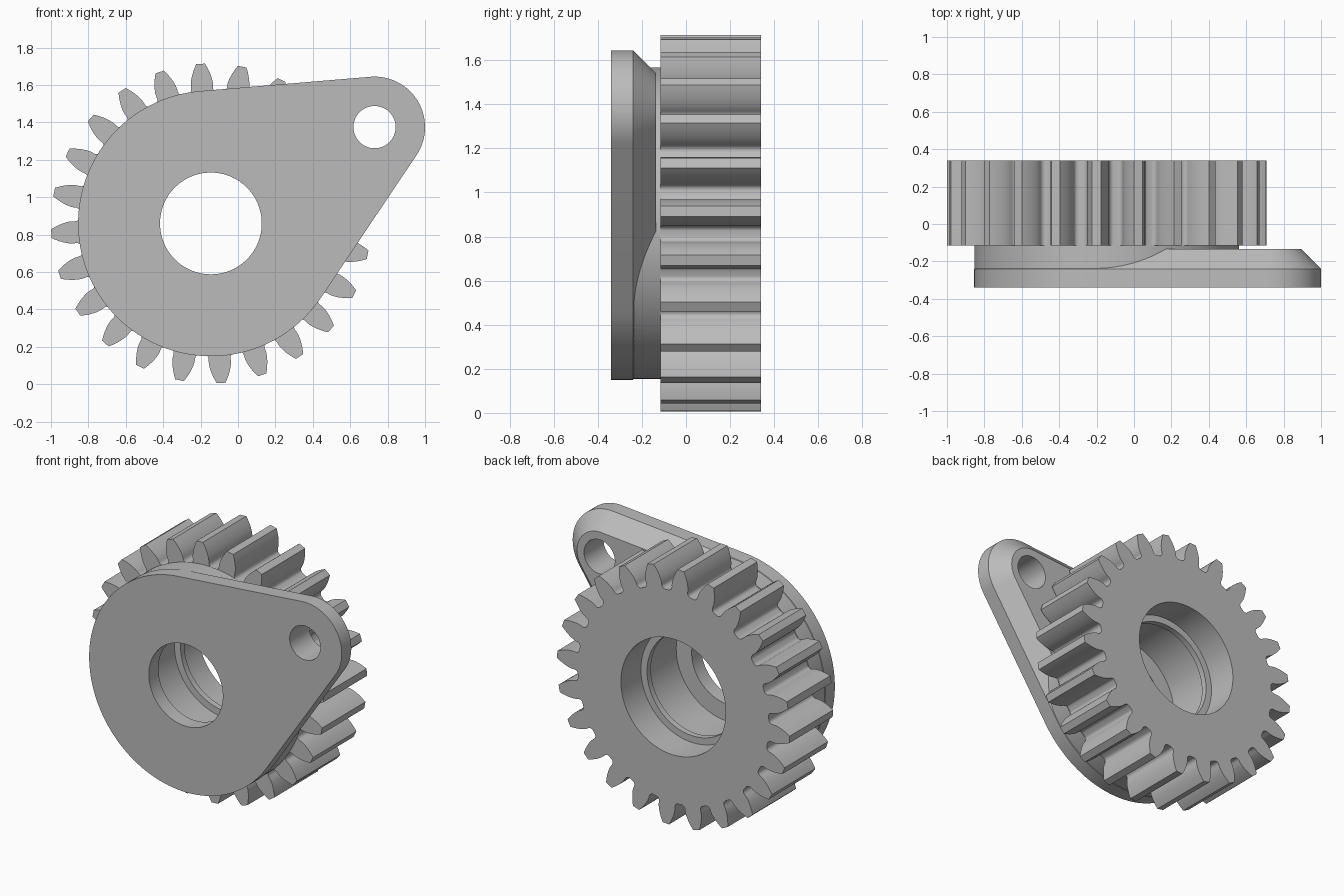
import bpy, bmesh, math

old = bpy.data.objects.get("Cube")
if old:
    bpy.data.objects.remove(old, do_unlink=True)

grey = bpy.data.materials.new("plain_grey")
grey.use_nodes = True
grey.diffuse_color = (0.5, 0.5, 0.5, 1)
grey.node_tree.nodes["Principled BSDF"].inputs["Base Color"].default_value = (0.5, 0.5, 0.5, 1)

AXIS = (-0.145, 0.86)     # gear centre in x, z
LOBE = (0.73, 1.375)      # mounting lobe centre
FRONT, BACK = -0.34, 0.34
GEAR_FRONT, PLATE_BACK, CHAMFER_Y = -0.115, -0.135, -0.24


def arc(centre, r, start, end, n):
    return [(centre[0] + r * math.cos(start + (end - start) * i / n),
             centre[1] + r * math.sin(start + (end - start) * i / n)) for i in range(n + 1)]


def circle(centre, r, n=96):
    return arc(centre, r, 0, math.tau, n)[:-1]


def loft(name, sections):
    """Closed solid through outlines of equal point count, each at a depth y."""
    bm = bmesh.new()
    rings = [[bm.verts.new((x, y, z)) for x, z in pts] for y, pts in sections]
    for a, b in zip(rings, rings[1:]):
        for i in range(len(a)):
            j = (i + 1) % len(a)
            bm.faces.new((a[i], a[j], b[j], b[i]))
    bm.faces.new(rings[0])
    bm.faces.new(rings[-1])
    bmesh.ops.recalc_face_normals(bm, faces=bm.faces)
    mesh = bpy.data.meshes.new(name)
    bm.to_mesh(mesh)
    bm.free()
    mesh.materials.append(grey)
    obj = bpy.data.objects.new(name, mesh)
    bpy.context.collection.objects.link(obj)
    return obj


def activate(obj):
    bpy.ops.object.select_all(action="DESELECT")
    obj.select_set(True)
    bpy.context.view_layer.objects.active = obj


def combine(obj, tool, operation):
    activate(obj)
    mod = obj.modifiers.new("combine", "BOOLEAN")
    mod.object, mod.operation, mod.solver = tool, operation, "EXACT"
    bpy.ops.object.modifier_apply(modifier=mod.name)


def teardrop(inset):
    """Large and small arcs joined by their common tangents."""
    dx, dz = LOBE[0] - AXIS[0], LOBE[1] - AXIS[1]
    big, small = 0.71 - inset, 0.27 - inset
    along = math.atan2(dz, dx)
    spread = math.acos((big - small) / math.hypot(dx, dz))
    return (arc(LOBE, small, along - spread, along + spread, 32)
            + arc(AXIS, big, along + spread, along - spread + math.tau, 80))


def gear_outline(teeth=24, tip=0.855, root=0.702, phase=math.radians(3.7)):
    """Involute flanks with a rounded foot, repeated round the axis."""
    pitch_r = tip * teeth / (teeth + 2)
    pressure = math.radians(20)
    base = pitch_r * math.cos(pressure)
    inv = lambda a: math.tan(a) - a
    foot = math.pi / (2 * teeth) + inv(pressure)
    gap = math.pi / teeth
    # Half tooth as (radius, half angle), from the valley up to the tip
    half = [(root, gap)]
    fillet = 0.026
    for i in range(6):
        t = math.pi / 2 * i / 5
        half.append((root + fillet * (1 - math.cos(t)),
                     foot + fillet / root * (1 - math.sin(t)) * 0.9))
    for i in range(8):
        r = base + (tip - base) * i / 7
        half.append((r, foot - inv(math.acos(base / r))))
    pts = []
    for k in range(teeth):
        mid = phase + math.tau * k / teeth
        polar = [(r, mid - a) for r, a in half]
        polar += [(r, mid + a) for r, a in reversed(half[1:])]
        pts += [(AXIS[0] + r * math.cos(a), AXIS[1] + r * math.sin(a)) for r, a in polar]
    return pts


# Stepped bore: back pocket, thin shoulder, front pocket, front lip
bore_steps = [(FRONT - 0.1, 0.272), (CHAMFER_Y, 0.272), (CHAMFER_Y, 0.385), (0.09, 0.385),
              (0.09, 0.34), (0.13, 0.34), (0.13, 0.385), (BACK + 0.1, 0.385)]
bore = loft("bore_cutter", [(y, circle(AXIS, r)) for y, r in bore_steps])
pin = loft("pin_cutter", [(y, circle(LOBE, 0.113, 48)) for y in (FRONT - 0.1, 0)])

# Mounting plate with chamfered back edge, and round hub behind it
plate = loft("mounting_plate", [(FRONT, teardrop(0)), (CHAMFER_Y, teardrop(0)),
                                (PLATE_BACK, teardrop(PLATE_BACK - CHAMFER_Y))])
hub = loft("hub", [(y, circle(AXIS, 0.707, 128)) for y in (-0.3, GEAR_FRONT)])
combine(plate, hub, "UNION")
combine(plate, bore, "DIFFERENCE")
combine(plate, pin, "DIFFERENCE")

# Toothed wheel
gear = loft("gear_wheel", [(y, gear_outline()) for y in (GEAR_FRONT, BACK)])
combine(gear, bore, "DIFFERENCE")

for helper in (bore, pin, hub):
    bpy.data.objects.remove(helper, do_unlink=True)

for obj in (plate, gear):
    activate(obj)
    bpy.ops.object.shade_smooth_by_angle(angle=math.radians(30))
